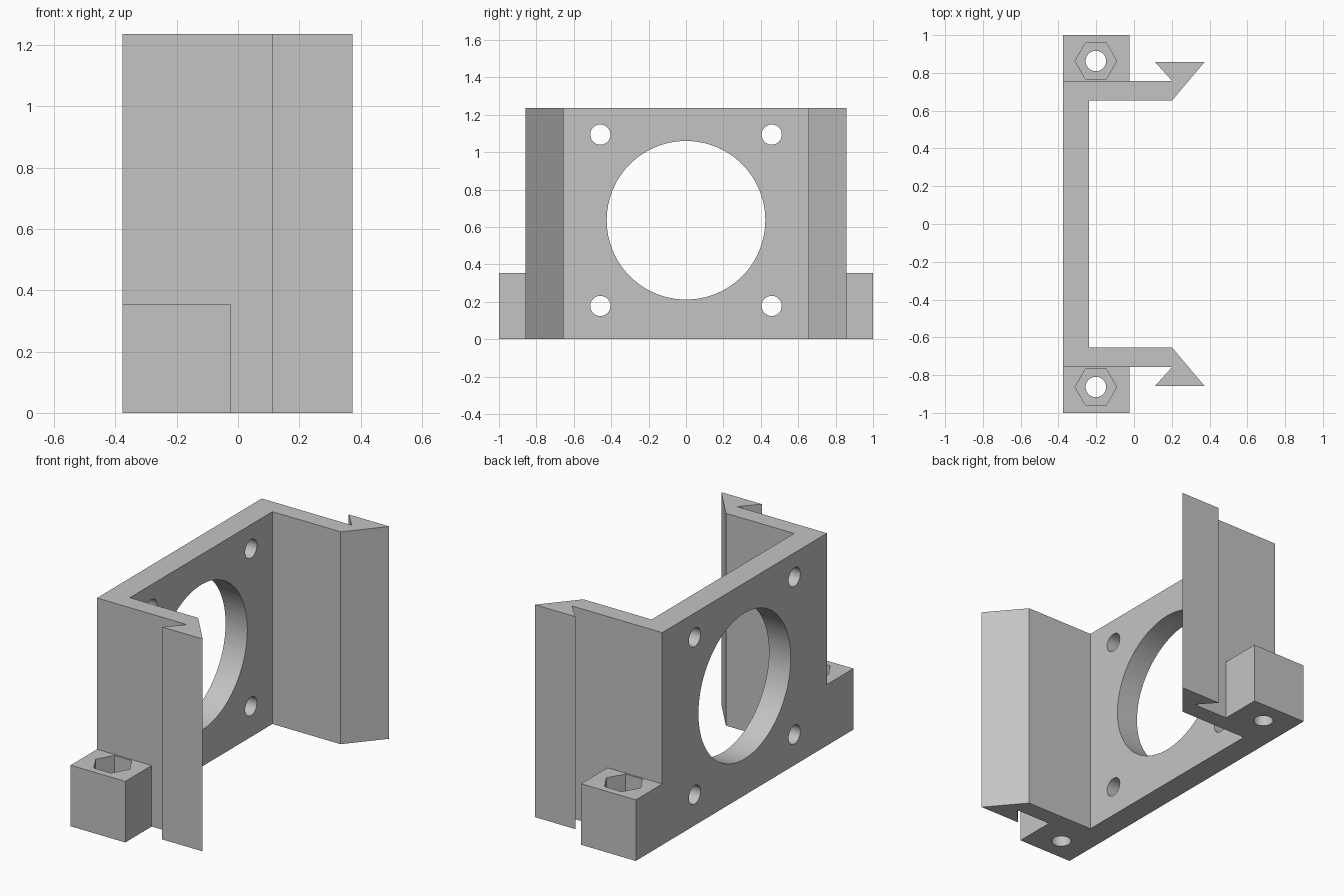
import bpy, bmesh
from math import radians
from mathutils import Matrix, Vector

if "Cube" in bpy.data.objects:
    bpy.data.objects.remove(bpy.data.objects["Cube"], do_unlink=True)

HEIGHT = 1.235
BACK, PLATE_FRONT, TIP = -0.377, -0.237, 0.373
ARM_IN, ARM_OUT, HOOK_OUT = 0.655, 0.757, 0.857
LUG_TOP, LUG_X = 0.355, -0.025
BOLT_X, BOLT_Y, HOLE_R = -0.202, 0.863, 0.054

grey = bpy.data.materials.new("plain grey")
grey.use_nodes = True
colour = (0.55, 0.55, 0.55, 1)
grey.diffuse_color = colour
grey.node_tree.nodes["Principled BSDF"].inputs["Base Color"].default_value = colour


def make_object(name, bm):
    bmesh.ops.recalc_face_normals(bm, faces=bm.faces)
    mesh = bpy.data.meshes.new(name)
    bm.to_mesh(mesh)
    bm.free()
    mesh.materials.append(grey)
    obj = bpy.data.objects.new(name, mesh)
    bpy.context.collection.objects.link(obj)
    return obj


def prism(name, outline, z0, z1):
    """Extrude a flat outline upwards."""
    bm = bmesh.new()
    face = bm.faces.new([bm.verts.new((x, y, z0)) for x, y in outline])
    new = bmesh.ops.extrude_face_region(bm, geom=[face])["geom"]
    verts = [v for v in new if isinstance(v, bmesh.types.BMVert)]
    bmesh.ops.translate(bm, verts=verts, vec=(0, 0, z1 - z0))
    return make_object(name, bm)


def cylinder(name, centre, radius, depth, axis="Z", sides=48):
    bm = bmesh.new()
    turn = Matrix.Rotation(radians(90), 4, "Y") if axis == "X" else Matrix()
    bmesh.ops.create_cone(bm, cap_ends=True, segments=sides, radius1=radius,
                          radius2=radius, depth=depth,
                          matrix=Matrix.Translation(Vector(centre)) @ turn)
    return make_object(name, bm)


def combine(target, tool, operation):
    """Apply a boolean and remove its helper."""
    tool.hide_render = True
    mod = target.modifiers.new("Boolean", "BOOLEAN")
    mod.operation, mod.solver, mod.object = operation, "EXACT", tool
    bpy.context.view_layer.objects.active = target
    bpy.ops.object.modifier_apply(modifier=mod.name)
    bpy.data.objects.remove(tool, do_unlink=True)


# Plate with two hooked arms, drawn as one half outline and mirrored
half = [(PLATE_FRONT, ARM_IN), (0.202, ARM_IN), (TIP, HOOK_OUT),
        (0.112, HOOK_OUT), (0.202, ARM_OUT), (BACK, ARM_OUT)]
outline = half + [(x, -y) for x, y in reversed(half)]
bracket = prism("motor_bracket", outline, 0, HEIGHT)

# Mounting lugs, set slightly into the arms so they fuse cleanly
for side in (-1, 1):
    inner, outer = side * (ARM_OUT - 0.05), side
    lug = prism("mounting_lug", [(BACK, inner), (LUG_X, inner),
                                 (LUG_X, outer), (BACK, outer)], 0, LUG_TOP)
    combine(bracket, lug, "UNION")

# Bolt holes with hexagonal nut pockets
for side in (-1, 1):
    y = side * BOLT_Y
    combine(bracket, cylinder("bolt_cutter", (BOLT_X, y, 0.1), HOLE_R, 0.8),
            "DIFFERENCE")
    hexagon = [(Matrix.Rotation(radians(60 * i), 2) @ Vector((0.11, 0)))
               + Vector((BOLT_X, y)) for i in range(6)]
    combine(bracket, prism("nut_cutter", hexagon, 0.15, 0.5), "DIFFERENCE")

# Large central opening and four screw holes through the plate
plate_x = (BACK + PLATE_FRONT) / 2
combine(bracket, cylinder("opening_cutter", (plate_x, 0, 0.636), 0.424, 0.3,
                          "X", 96), "DIFFERENCE")
for y in (-0.458, 0.458):
    for z in (0.178, 1.094):
        combine(bracket, cylinder("screw_cutter", (plate_x, y, z), HOLE_R,
                                  0.3, "X"), "DIFFERENCE")

# Smooth bores, sharp edges
bpy.ops.object.select_all(action="DESELECT")
bracket.select_set(True)
bpy.context.view_layer.objects.active = bracket
bpy.ops.object.shade_smooth_by_angle(angle=radians(30))
